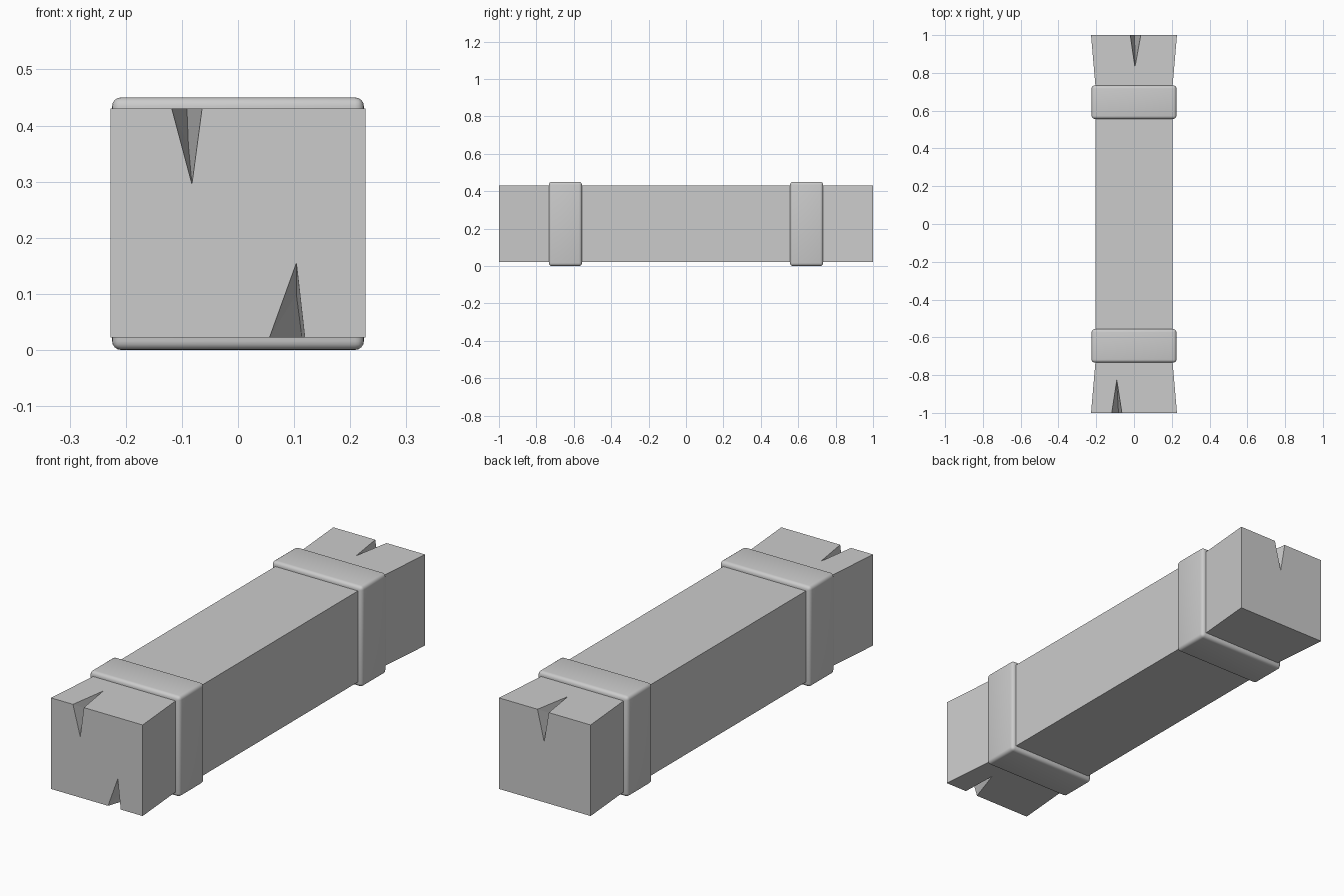
import bpy, bmesh
from mathutils import Vector

if "Cube" in bpy.data.objects:
    bpy.data.objects.remove(bpy.data.objects["Cube"])


def new_object(name, bm):
    bmesh.ops.recalc_face_normals(bm, faces=bm.faces[:])
    mesh = bpy.data.meshes.new(name)
    bm.to_mesh(mesh)
    bm.free()
    obj = bpy.data.objects.new(name, mesh)
    bpy.context.collection.objects.link(obj)
    return obj


# Beam: square timber lofted along y, widening sideways at both ends
Z0, Z1 = 0.022, 0.43
bm = bmesh.new()
rings = []
for y, w in ((-1, 0.2275), (-0.74, 0.205), (0.74, 0.205), (1, 0.2275)):
    rings.append([bm.verts.new((x, y, z))
                  for x, z in ((-w, Z0), (w, Z0), (w, Z1), (-w, Z1))])
for a, b in zip(rings, rings[1:]):
    for i in range(4):
        j = (i + 1) % 4
        bm.faces.new((a[i], a[j], b[j], b[i]))
bm.faces.new(rings[0])
bm.faces.new(rings[-1])
beam = new_object("beam", bm)


def split(name, x_left, x_right, tip, inner, kink, end, up):
    """Cut a wedge-shaped crack into one end of the beam.
    tip = (x, z) on the end face, inner = (x, y) on the long face,
    kink = (x, y, z) on the crack's bent inner edge."""
    z = Z1 if up > 0 else Z0
    pts = [(x_left, end, z), (x_right, end, z), (tip[0], end, tip[1]),
           (inner[0], inner[1], z), kink]
    bm = bmesh.new()
    # extend the wedge outwards so it passes cleanly through the surfaces
    for p in pts:
        for dy in (0, 0.1 * end):
            for dz in (0, 0.1 * up):
                bm.verts.new(Vector(p) + Vector((0, dy, dz)))
    hull = bmesh.ops.convex_hull(bm, input=bm.verts[:])
    junk = {v for v in hull["geom_interior"] + hull["geom_unused"]
            if isinstance(v, bmesh.types.BMVert)}
    bmesh.ops.delete(bm, geom=list(junk), context='VERTS')
    cutter = new_object(name, bm)
    cutter.hide_render = True
    mod = beam.modifiers.new(name, 'BOOLEAN')
    mod.operation = 'DIFFERENCE'
    mod.solver = 'EXACT'
    mod.object = cutter
    bpy.context.view_layer.objects.active = beam
    bpy.ops.object.modifier_apply(modifier=name)
    bpy.data.objects.remove(cutter)


# Cracks in the timber ends
split("front_top_crack", -0.118, -0.064, (-0.082, 0.295), (-0.091, -0.825),
      (-0.0884, -0.89, 0.365), -1, 1)
split("front_bottom_crack", 0.056, 0.119, (0.104, 0.155), (0.114, -0.828),
      (0.104, -0.89, 0.099), -1, -1)
split("back_top_crack", -0.02, 0.036, (0.003, 0.293), (0.005, 0.83),
      (0.005, 0.89, 0.365), 1, 1)

# Bands: rounded collars near each end
for name, y in (("front_band", -0.645), ("back_band", 0.645)):
    bpy.ops.mesh.primitive_cube_add(size=1, location=(0, y, 0.225))
    band = bpy.context.object
    band.name = name
    band.scale = (0.449, 0.177, 0.45)
    bpy.ops.object.transform_apply(location=False, rotation=False, scale=True)
    bevel = band.modifiers.new("rounding", 'BEVEL')
    bevel.width = 0.016
    bevel.segments = 4
    bpy.ops.object.modifier_apply(modifier="rounding")
    bpy.ops.object.shade_smooth_by_angle()
